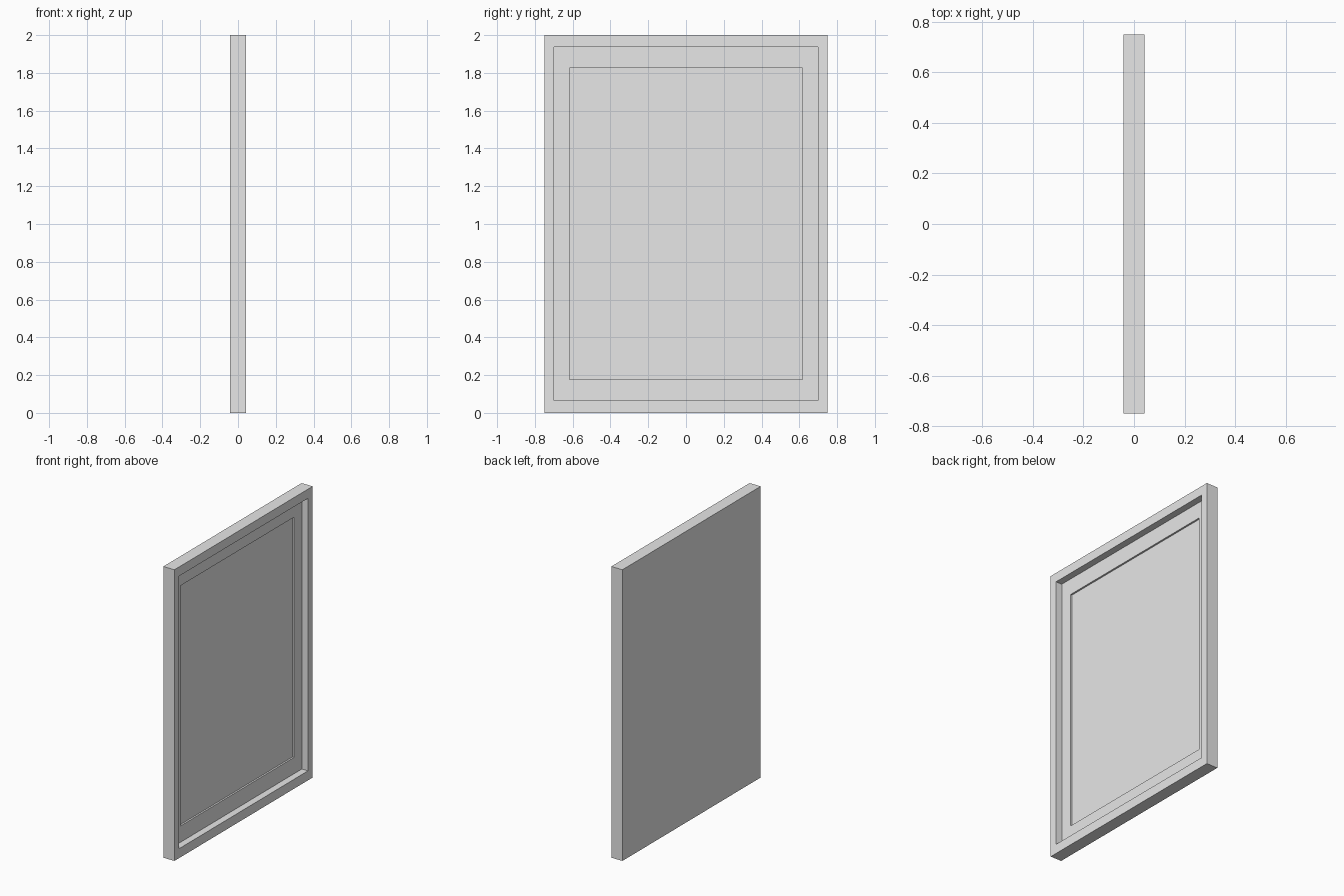
import bpy
import bmesh

cube = bpy.data.objects.get("Cube")
if cube:
    bpy.data.objects.remove(cube, do_unlink=True)

grey = bpy.data.materials.new("plain grey")
grey.use_nodes = True
colour = (0.8, 0.8, 0.8, 1)
grey.diffuse_color = colour
grey.node_tree.nodes["Principled BSDF"].inputs["Base Color"].default_value = colour

# Rectangle outlines: half width, bottom, top
OUTER = (0.75, 0.0, 2.0)
OPENING = (0.70, 0.065, 1.937)
WINDOW = (0.617, 0.177, 1.827)

# Depth levels along x
BACK, FRONT = -0.042, 0.042
MAT = FRONT - 0.047
PICTURE = MAT - 0.012


def stepped_part(name, steps, cap_first=False, cap_last=False):
    """Join successive rectangles, each given as (outline, depth)."""
    bm = bmesh.new()
    loops = []
    for (half, low, high), x in steps:
        corners = [(-half, low), (half, low), (half, high), (-half, high)]
        loops.append([bm.verts.new((x, y, z)) for y, z in corners])
    for a, b in zip(loops, loops[1:]):
        for i in range(4):
            j = (i + 1) % 4
            bm.faces.new((a[i], a[j], b[j], b[i]))
    if cap_first:
        bm.faces.new(loops[0][::-1])
    if cap_last:
        bm.faces.new(loops[-1])
    mesh = bpy.data.meshes.new(name)
    bm.to_mesh(mesh)
    bm.free()
    mesh.materials.append(grey)
    obj = bpy.data.objects.new(name, mesh)
    bpy.context.collection.objects.link(obj)
    return obj


# Frame with closed back, flat border and deep inner wall
stepped_part("frame", [(OUTER, BACK), (OUTER, FRONT), (OPENING, FRONT), (OPENING, MAT)],
             cap_first=True)

# Mat border with its shallow window edge
stepped_part("mat", [(OPENING, MAT), (WINDOW, MAT), (WINDOW, PICTURE)])

# Flat picture panel at the bottom of the recess
stepped_part("picture_panel", [(WINDOW, PICTURE)], cap_last=True)
